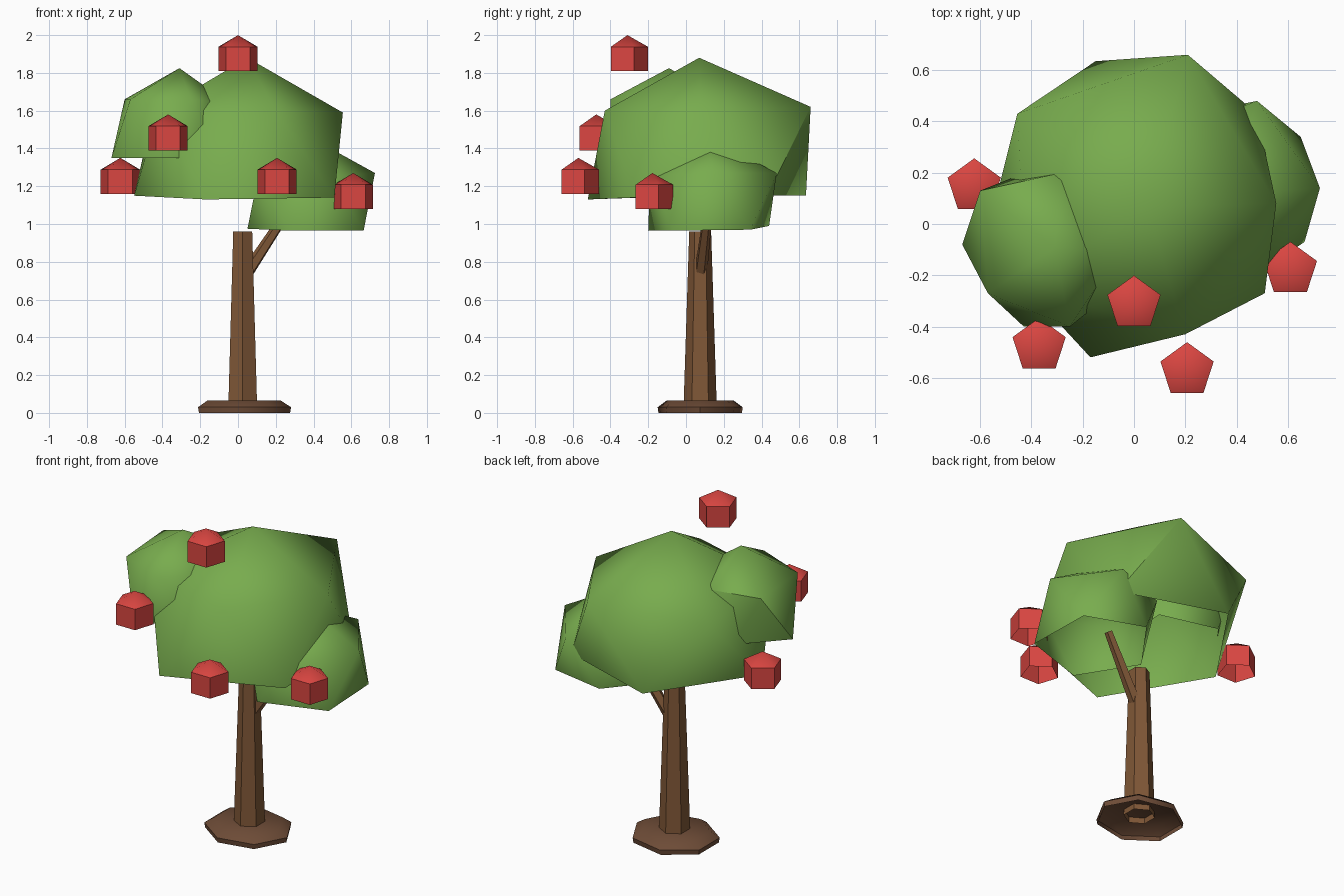
import bpy, math
from mathutils import Vector

if "Cube" in bpy.data.objects:
    bpy.data.objects.remove(bpy.data.objects["Cube"])


def material(name, rgb):
    m = bpy.data.materials.new(name)
    m.diffuse_color = (*rgb, 1)
    m.use_nodes = True
    m.node_tree.nodes["Principled BSDF"].inputs["Base Color"].default_value = m.diffuse_color
    return m


LEAF = material("leaf green", (0.188, 0.413, 0.076))
FRUIT = material("fruit red", (0.70, 0.061, 0.053))
BARK = material("bark brown", (0.215, 0.096, 0.038))
SOIL = material("soil brown", (0.155, 0.072, 0.038))


def make(name, verts, faces, mat):
    me = bpy.data.meshes.new(name)
    me.from_pydata(verts, [], faces)
    me.materials.append(mat)
    ob = bpy.data.objects.new(name, me)
    bpy.context.collection.objects.link(ob)
    bpy.context.view_layer.objects.active = ob
    for o in bpy.context.selected_objects:
        o.select_set(False)
    ob.select_set(True)
    bpy.ops.object.shade_smooth_by_angle(angle=math.radians(50))
    return ob


def ring(n, c, rx, ry, start=0):
    return [(c[0] + rx * math.cos(start + 2 * math.pi * i / n),
             c[1] + ry * math.sin(start + 2 * math.pi * i / n), c[2]) for i in range(n)]


def loft(name, rings, mat, tip=None):
    """Skin rings from bottom to top; close with a point or a flat cap, open below."""
    n = len(rings[0])
    verts = [v for r in rings for v in r]
    faces = [(k * n + i, k * n + (i + 1) % n, (k + 1) * n + (i + 1) % n, (k + 1) * n + i)
             for k in range(len(rings) - 1) for i in range(n)]
    top = (len(rings) - 1) * n
    if tip:
        verts.append(tip)
        faces += [(top + i, top + (i + 1) % n, len(verts) - 1) for i in range(n)]
    else:
        faces.append(tuple(range(top, top + n)))
    return make(name, verts, faces, mat)


def foliage(name, apex, upper, lower):
    """Uneven twenty-sided ball with its underside removed."""
    faces = []
    for i in range(5):
        j = (i + 1) % 5
        u, v, a, b = 1 + i, 1 + j, 6 + i, 6 + j
        faces += [(0, u, v), (u, a, v), (a, b, v)]
    make(name, [apex] + upper + lower, faces, LEAF)


# ground mound
cx, cy = 0.022, 0.075
loft("ground_mound", [ring(7, (cx, cy, z), 0.259 * s, 0.231 * s)
                      for z, s in ((0, 0.98), (0.03, 1), (0.065, 0.79))], SOIL)

# trunk
loft("trunk", [ring(6, (cx + 0.003, cy, z), r, r, math.pi / 2)
               for z, r in ((0.03, 0.088), (0.96, 0.058))], BARK)

# side branch
p, q = Vector((0.035, 0.075, 0.72)), Vector((0.285, 0.12, 1.10))
rot = (q - p).to_track_quat('Z', 'Y')
loft("branch", [[tuple(c + rot @ Vector(v)) for v in ring(5, (0, 0, 0), r, r)]
                for c, r in ((p, 0.036), (q, 0.024))], BARK)

# crown
foliage("main_foliage", (0.05, 0.07, 1.88),
        [(0.555, 0.08, 1.59), (0.21, 0.66, 1.62), (-0.455, 0.43, 1.57),
         (-0.42, -0.25, 1.6), (0.2, -0.43, 1.6)],
        [(0.48, 0.43, 1.15), (-0.15, 0.635, 1.15), (-0.55, 0.05, 1.15),
         (-0.17, -0.52, 1.13), (0.51, -0.27, 1.14)])
foliage("right_foliage", (0.38, 0.12, 1.46),
        [(0.725, 0.14, 1.27), (0.48, 0.48, 1.27), (0.11, 0.33, 1.27),
         (0.11, -0.07, 1.27), (0.49, -0.19, 1.25)],
        [(0.65, 0.34, 0.97), (0.28, 0.44, 0.99), (0.05, 0.12, 0.975),
         (0.27, -0.2, 0.965), (0.665, -0.07, 0.965)])
foliage("left_foliage", (-0.31, -0.09, 1.825),
        [(-0.05, -0.1, 1.64), (-0.28, 0.2, 1.66), (-0.6, 0.13, 1.66),
         (-0.57, -0.27, 1.66), (-0.25, -0.4, 1.66)],
        [(-0.1, 0.1, 1.36), (-0.45, 0.19, 1.36), (-0.67, -0.08, 1.35),
         (-0.43, -0.4, 1.35), (-0.1, -0.28, 1.35)])

# fruit
for i, (x, y, z) in enumerate([(0, -0.31, 1.81), (-0.37, -0.475, 1.39), (-0.623, 0.147, 1.16),
                               (0.207, -0.57, 1.16), (0.61, -0.178, 1.08)]):
    loft(f"fruit_{i + 1}", [ring(5, (x, y, z + h), 0.109, 0.109, math.pi / 2)
                            for h in (0, 0.128)], FRUIT, (x, y, z + 0.19))
